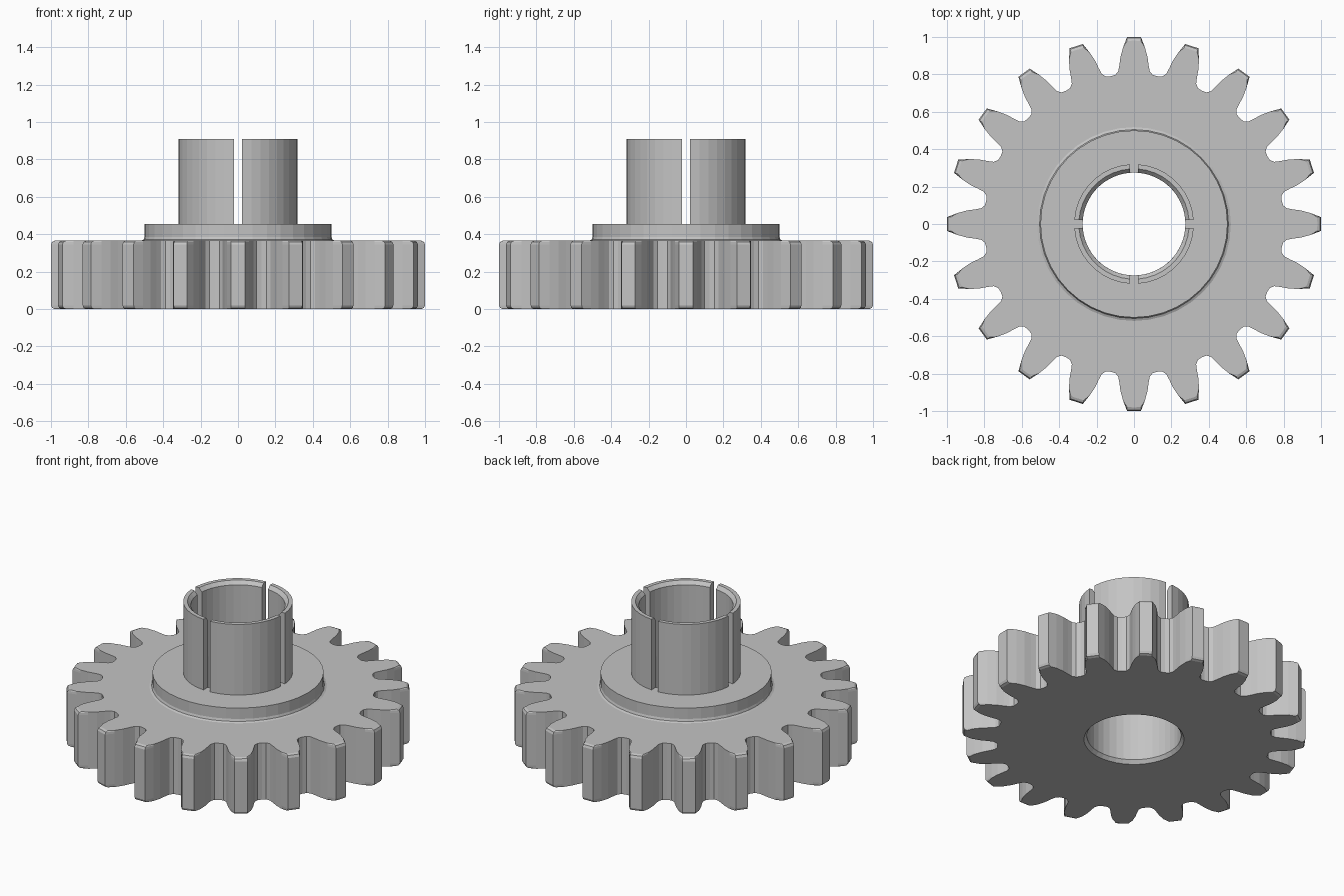
import bpy, bmesh, math

if "Cube" in bpy.data.objects:
    bpy.data.objects.remove(bpy.data.objects["Cube"])

TEETH = 20
SEG = TEETH * 2          # one circle segment per half tooth

grey = bpy.data.materials.new("light_grey")
grey.diffuse_color = (0.55, 0.55, 0.55, 1)
grey.use_nodes = True
grey.node_tree.nodes["Principled BSDF"].inputs["Base Color"].default_value = grey.diffuse_color


def finish(bm, name):
    bmesh.ops.recalc_face_normals(bm, faces=bm.faces[:])
    me = bpy.data.meshes.new(name)
    bm.to_mesh(me)
    bm.free()
    me.materials.append(grey)
    ob = bpy.data.objects.new(name, me)
    bpy.context.collection.objects.link(ob)
    bpy.context.view_layer.objects.active = ob
    return ob


def bridge(bm, a, b):
    n = len(a)
    for i in range(n):
        j = (i + 1) % n
        bm.faces.new((a[i], a[j], b[j], b[i]))


# Half tooth: (half width, distance from centre), tip to valley
HALF = [(0, 1.0), (0.037, 1.0), (0.058, 0.945), (0.072, 0.895), (0.078, 0.85),
        (0.084, 0.817), (0.1, 0.797), (0.125, 0.79)]
STEPS = len(HALF) - 1


def outline(bm, z, limit):
    polar = [(min(math.hypot(w, d), limit), math.atan2(w, d)) for w, d in HALF]
    polar[-1] = (polar[-1][0], math.pi / TEETH)
    ring = []
    for t in range(TEETH):
        base = t * 2 * math.pi / TEETH
        nxt = base + 2 * math.pi / TEETH
        pts = [(r, base + a) for r, a in polar[:-1]]
        pts += [(r, nxt - a) for r, a in reversed(polar[1:])]
        ring += [bm.verts.new((r * math.cos(a), r * math.sin(a), z)) for r, a in pts]
    return ring


def circle(bm, r, z):
    return [bm.verts.new((r * math.cos(2 * math.pi * i / SEG),
                          r * math.sin(2 * math.pi * i / SEG), z)) for i in range(SEG)]


def cap(bm, outer, inner):
    n = len(outer)
    for h in range(SEG):
        rim = [outer[(h * STEPS + k) % n] for k in range(STEPS + 1)]
        bm.faces.new(rim + [inner[(h + 1) % SEG], inner[h]])


# Toothed wheel with collar and bore
bm = bmesh.new()
walls = [outline(bm, z, r) for z, r in
         [(0, 0.98), (0.006, 0.994), (0.02, 1.01), (0.345, 1.01), (0.359, 0.994), (0.365, 0.98)]]
for a, b in zip(walls, walls[1:]):
    bridge(bm, a, b)
rings = [circle(bm, r, z) for r, z in
         [(0.292, 0), (0.275, 0.022), (0.275, 0.455), (0.5, 0.455),
          (0.5, 0.385), (0.505, 0.371), (0.518, 0.365)]]
for a, b in zip(rings, rings[1:]):
    bridge(bm, a, b)
cap(bm, walls[0], rings[0])
cap(bm, walls[-1], rings[-1])
finish(bm, "gear_wheel")

# Slotted sleeve: four curved prongs with a chamfered inner rim
SECTION = [(0.275, 0.455), (0.32, 0.455), (0.32, 0.91), (0.295, 0.91), (0.275, 0.888)]
GAP = 0.0225
CUTS = 9
for q in range(4):
    bm = bmesh.new()
    loops = []
    for i in range(CUTS + 1):
        loop = []
        for r, z in SECTION:
            edge = math.asin(GAP / r)
            a = q * math.pi / 2 + edge + (math.pi / 2 - 2 * edge) * i / CUTS
            loop.append(bm.verts.new((r * math.cos(a), r * math.sin(a), z)))
        loops.append(loop)
    for a, b in zip(loops, loops[1:]):
        bridge(bm, a, b)
    bm.faces.new(loops[0])
    bm.faces.new(loops[-1])
    finish(bm, "sleeve_prong_%d" % (q + 1))
